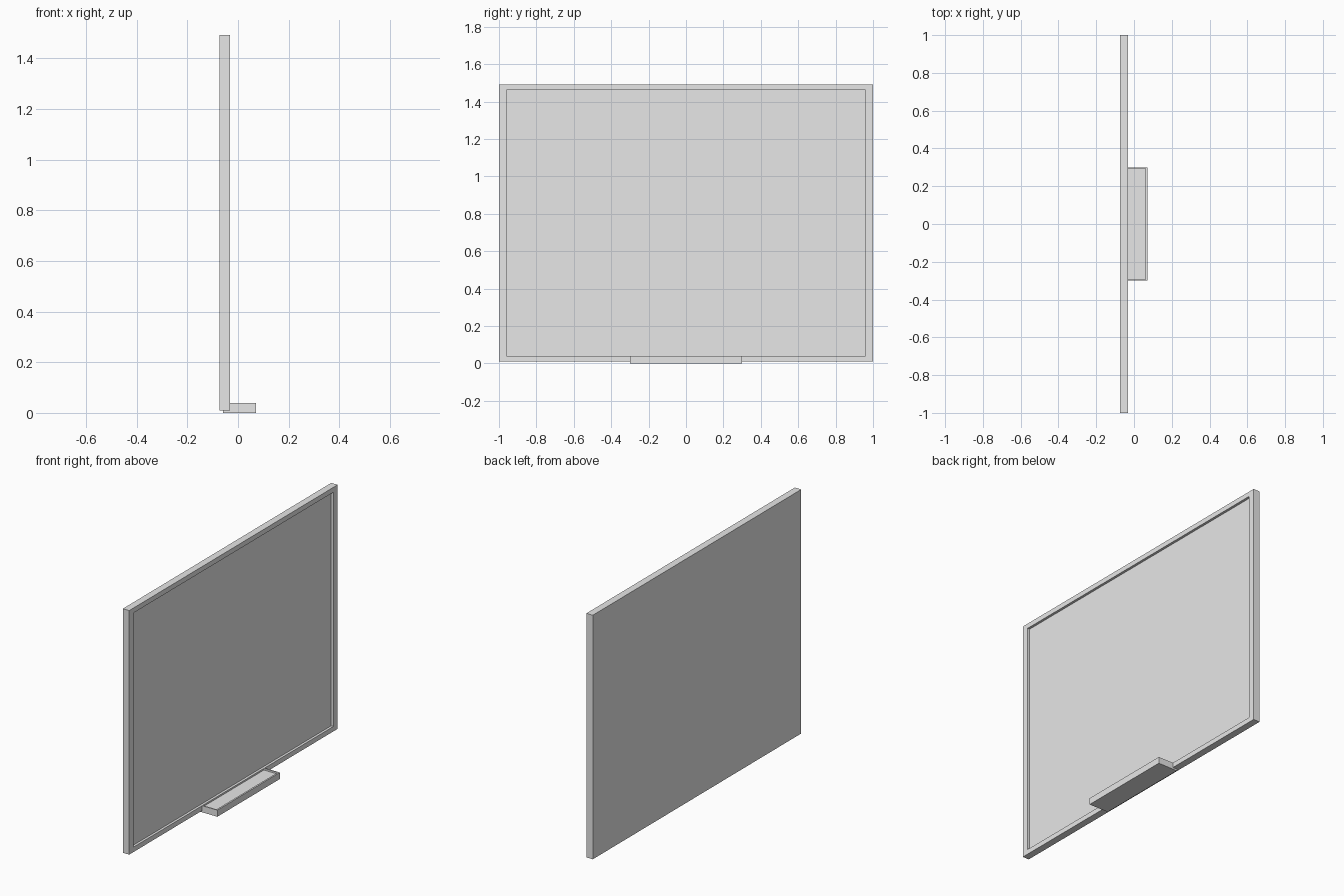
import bpy, bmesh

if "Cube" in bpy.data.objects:
    bpy.data.objects.remove(bpy.data.objects["Cube"])

grey = bpy.data.materials.new("light grey")
grey.diffuse_color = (0.8, 0.8, 0.8, 1)
grey.use_nodes = True
grey.node_tree.nodes["Principled BSDF"].inputs["Base Color"].default_value = grey.diffuse_color


def recessed_box(name, lo, hi, axis, inner_lo, inner_hi, depth):
    """Box whose positive face along axis has a rectangular recess."""
    bm = bmesh.new()
    bmesh.ops.create_cube(bm, size=1)
    for v in bm.verts:
        for i in range(3):
            v.co[i] = lo[i] if v.co[i] < 0 else hi[i]
    face = max(bm.faces, key=lambda f: f.calc_center_median()[axis])
    # Border around the opening
    bmesh.ops.inset_individual(bm, faces=[face], thickness=0.002)
    mid = face.calc_center_median()
    others = [i for i in range(3) if i != axis]
    for v in face.verts:
        for k, i in enumerate(others):
            v.co[i] = inner_lo[k] if v.co[i] < mid[i] else inner_hi[k]
    # Sunken floor
    floor = bmesh.ops.extrude_discrete_faces(bm, faces=[face])["faces"][0]
    for v in floor.verts:
        v.co[axis] -= depth
    bmesh.ops.recalc_face_normals(bm, faces=bm.faces)
    mesh = bpy.data.meshes.new(name)
    bm.to_mesh(mesh)
    bm.free()
    mesh.materials.append(grey)
    obj = bpy.data.objects.new(name, mesh)
    bpy.context.collection.objects.link(obj)
    return obj


# Framed wall board with a sunken writing surface
recessed_box("framed_board", (-0.074, -1, 0.01), (-0.031, 1, 1.492), 0,
             (-0.96, 0.04), (0.96, 1.462), 0.015)

# Pen tray under the lower edge
recessed_box("pen_tray", (-0.06, -0.3, 0), (0.071, 0.3, 0.04), 2,
             (-0.05, -0.293), (0.061, 0.293), 0.01)
